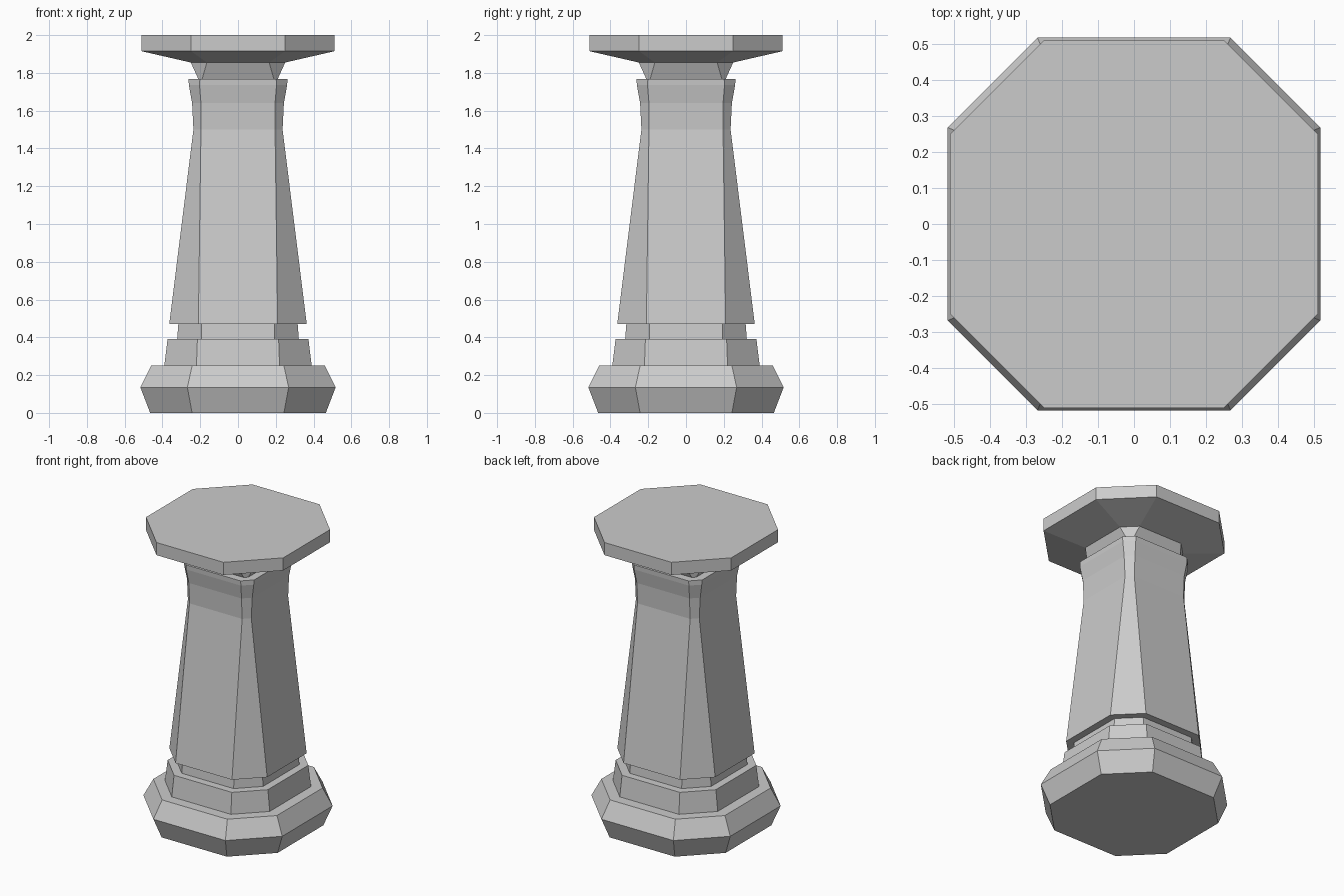
import bpy
import bmesh

if "Cube" in bpy.data.objects:
    bpy.data.objects.remove(bpy.data.objects["Cube"])


def ring(bm, half, flat, z):
    """Square of half-width `half` with corners cut so each side has half-length `flat`."""
    pts = [(flat, -half), (half, -flat), (half, flat), (flat, half),
           (-flat, half), (-half, flat), (-half, -flat), (-flat, -half)]
    return [bm.verts.new((x, y, z)) for x, y in pts]


def tier(name, profile, cap_bottom=False, cap_top=False):
    """Stack octagonal rings given as (half-width, flat half-length, z)."""
    bm = bmesh.new()
    rings = [ring(bm, *p) for p in profile]
    for lo, hi in zip(rings, rings[1:]):
        for i in range(8):
            j = (i + 1) % 8
            bm.faces.new((lo[i], lo[j], hi[j], hi[i]))
    if cap_bottom:
        bm.faces.new(rings[0][::-1])
    if cap_top:
        bm.faces.new(rings[-1])
    mesh = bpy.data.meshes.new(name)
    bm.to_mesh(mesh)
    bm.free()
    obj = bpy.data.objects.new(name, mesh)
    bpy.context.collection.objects.link(obj)
    return obj


# Rings shared where neighbouring parts meet
plinth_foot = (0.39, 0.22, 0.25)
lower_neck_foot = (0.322, 0.193, 0.39)
shaft_inner = (0.316, 0.192, 0.47)
upper_neck_foot = (0.21, 0.19, 1.767)
capital_foot = (0.25, 0.165, 1.855)

# Bulging base with its top ledge
tier("base", [(0.465, 0.243, 0), (0.517, 0.268, 0.135), (0.46, 0.243, 0.25),
              plinth_foot], cap_bottom=True)

# Stepped plinth
tier("plinth", [plinth_foot, (0.373, 0.215, 0.39), lower_neck_foot])

# Recessed band below the shaft
tier("lower_neck", [lower_neck_foot, shaft_inner])

# Tapered shaft flaring out at the top
tier("shaft", [shaft_inner, (0.364, 0.21, 0.47), (0.236, 0.196, 1.5),
               (0.243, 0.196, 1.64), (0.26, 0.204, 1.735), (0.262, 0.202, 1.767),
               upper_neck_foot])

# Recessed band under the capital
tier("upper_neck", [upper_neck_foot, capital_foot])

# Capital slab with sloped underside
tier("capital", [capital_foot, (0.511, 0.249, 1.915), (0.511, 0.249, 2.0)], cap_top=True)
